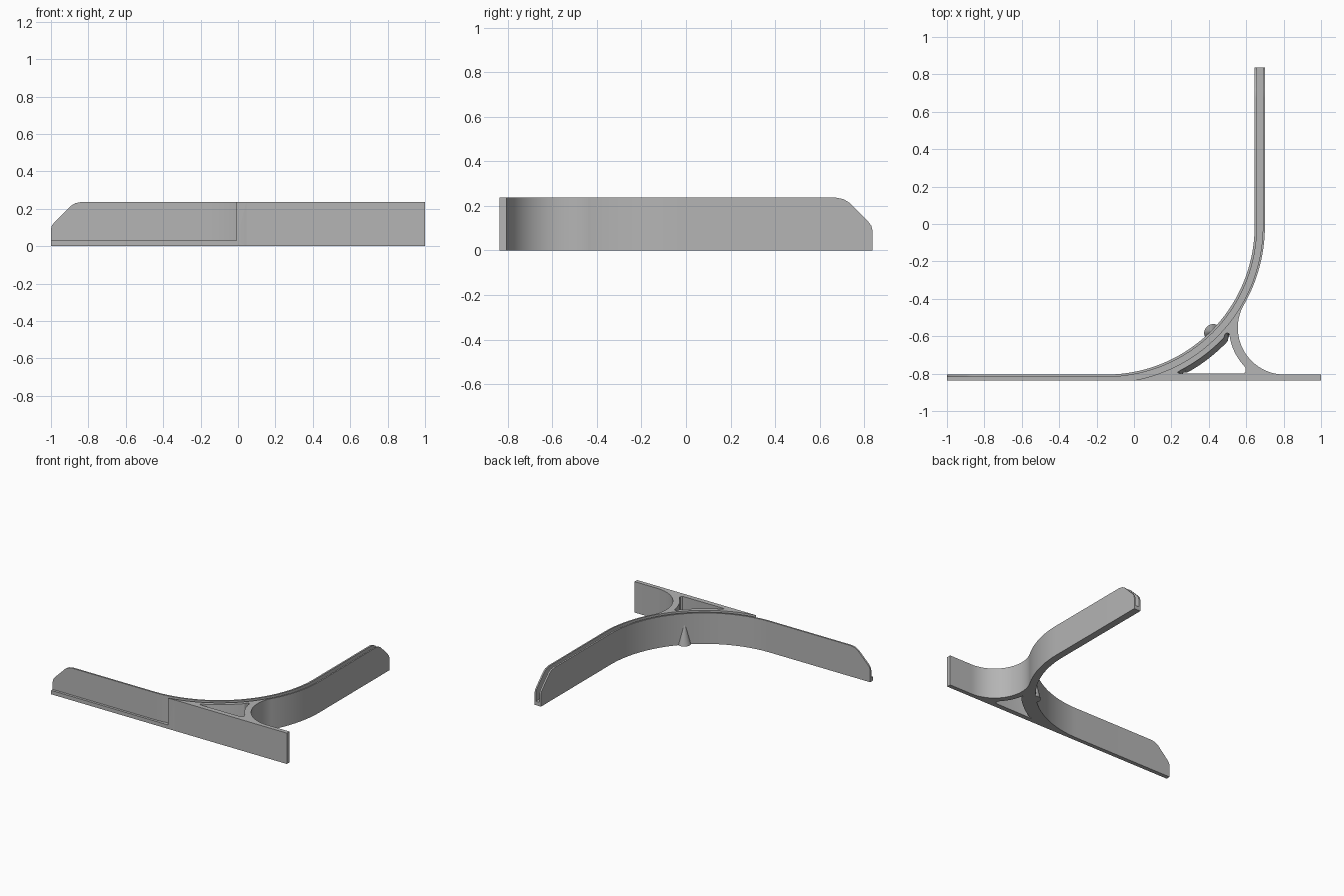
import bpy, bmesh
from math import sin, cos, radians, sqrt, atan2, degrees
from mathutils import Vector

cube = bpy.data.objects.get("Cube")
if cube:
    bpy.data.objects.remove(cube, do_unlink=True)

H = 0.237                      # overall height
FRONT, BACK = -0.837, 0.837    # depth limits
CX, CY = -0.15, -0.01          # bend centre
R_IN, G_IN, G_OUT, R_OUT = 0.795, 0.808, 0.839, 0.85
FLOOR = 0.03

grey = bpy.data.materials.new("plain grey")
grey.use_nodes = True
grey.diffuse_color = (0.46, 0.46, 0.46, 1)
grey.node_tree.nodes["Principled BSDF"].inputs["Base Color"].default_value = (0.46, 0.46, 0.46, 1)


def finish(bm, name):
    bmesh.ops.recalc_face_normals(bm, faces=bm.faces)
    mesh = bpy.data.meshes.new(name)
    bm.to_mesh(mesh)
    bm.free()
    mesh.materials.append(grey)
    ob = bpy.data.objects.new(name, mesh)
    bpy.context.collection.objects.link(ob)
    return ob


def skin(bm, rings):
    """Join closed rings of points with quads and cap both ends."""
    rows = [[bm.verts.new(p) for p in ring] for ring in rings]
    n = len(rows[0])
    for a, b in zip(rows, rows[1:]):
        for i in range(n):
            j = (i + 1) % n
            bm.faces.new((a[i], a[j], b[j], b[i]))
    bm.faces.new(rows[0][::-1])
    bm.faces.new(rows[-1])


def loft(name, bottom, top, z0, z1):
    bm = bmesh.new()
    skin(bm, [[(x, y, z0) for x, y in bottom], [(x, y, z1) for x, y in top]])
    return finish(bm, name)


def arc(cx, cy, r, a0, a1, n):
    angles = [radians(a0 + (a1 - a0) * i / n) for i in range(n + 1)]
    return [(cx + r * cos(a), cy + r * sin(a)) for a in angles]


def smooth(ob):
    bpy.ops.object.select_all(action='DESELECT')
    ob.select_set(True)
    bpy.context.view_layer.objects.active = ob
    bpy.ops.object.shade_smooth_by_angle(angle=radians(25))


# Curved channel: a U section swept along straight, bend, straight
END = [(0, 0.09), (0.005, 0.11), (0.02, 0.13), (0.105, 0.215), (0.13, 0.23), (0.165, H)]
stations = [((-1 + d, CY), (0, -1), h) for d, h in END]
for i in range(49):
    a = radians(-90 + 90 * i / 48)
    stations.append(((CX, CY), (cos(a), sin(a)), H))
stations += [((CX, BACK - d), (1, 0), h) for d, h in reversed(END)]

rings = []
for (bx, by), (nx, ny), h in stations:
    section = [(R_IN, 0), (R_OUT, 0), (R_OUT, h), (G_OUT, h),
               (G_OUT, FLOOR), (G_IN, FLOOR), (G_IN, h), (R_IN, h)]
    rings.append([(bx + nx * r, by + ny * r, z) for r, z in section])
bm = bmesh.new()
skin(bm, rings)

# Trim the channel flush with the front plane
bmesh.ops.bisect_plane(bm, geom=bm.verts[:] + bm.edges[:] + bm.faces[:],
                       plane_co=(0, FRONT, 0), plane_no=(0, -1, 0), clear_outer=True)
rim = [e for e in bm.edges if e.is_boundary]
bmesh.ops.triangle_fill(bm, edges=rim, use_beauty=True, normal=Vector((0, -1, 0)))
channel = finish(bm, "curved_channel")
smooth(channel)

# Front plate and brace in one outline, filleted into the bend
FX, FY, FR = 0.805, -0.555, 0.25
r = G_OUT + 0.001
start = degrees(atan2(FRONT - CY, sqrt(r * r - (FRONT - CY) ** 2)))
join = degrees(atan2(FY - CY, FX - CX))
outline = [(1, FRONT), (1, FY - FR)]
outline += arc(FX, FY, FR, 270, 180 + join, 32)
outline += arc(CX, CY, r, join, start, 32)
brace = loft("front_plate_and_brace", outline, outline, 0, H)


# Rounded triangular opening with a sloping long side
def opening(radius):
    side = [(x, max(y, -0.795)) for x, y in arc(CX, CY, radius, -62.4, -43.5, 16)]
    tip = [(0.487, -0.588), (0.497, -0.582), (0.506, -0.586)]
    inner = arc(FX, FY, 0.297, 187, 223, 12)
    foot = [(0.597, -0.772), (0.597, -0.788), (0.588, -0.798), (0.245, -0.80), (0.232, -0.793)]
    if radius > 0.88:
        tip = [(0.504, -0.612), (0.507, -0.602), (0.508, -0.594)]
        foot[-2:] = [(0.27, -0.80), (0.262, -0.798)]
    return side + tip + inner + foot


cutter = loft("opening_cutter", opening(0.897), opening(0.869), -0.001, H + 0.001)
cutter.hide_render = True
bpy.context.view_layer.objects.active = brace
cut = brace.modifiers.new("opening", 'BOOLEAN')
cut.object = cutter
cut.operation = 'DIFFERENCE'
cut.solver = 'EXACT'
bpy.ops.object.modifier_apply(modifier=cut.name)
bpy.data.objects.remove(cutter, do_unlink=True)
smooth(brace)


# Half cone standing against the inside of the bend
def half_disc(size):
    pts = []
    for x, y in arc(0, 0, size, 0, 180, 12):
        u = radians(-45)
        d, t = R_IN + 0.006 - y * 0.85, x
        pts.append((CX + d * cos(u) - t * sin(u), CY + d * sin(u) + t * cos(u)))
    return pts


nub = loft("cone_nub", half_disc(0.045), half_disc(0.004), 0, 0.16)
smooth(nub)
